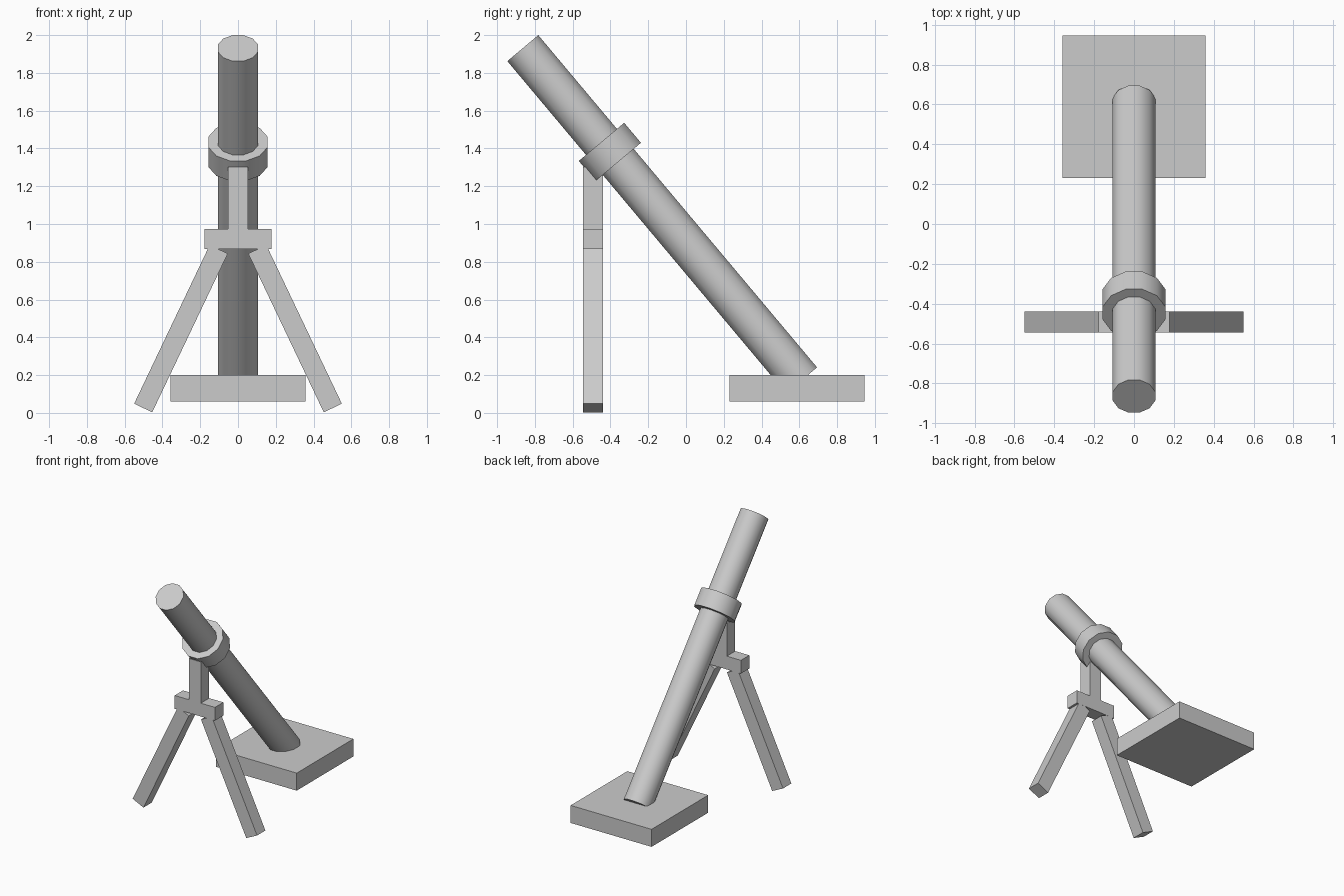
import bpy, math
from mathutils import Vector

if "Cube" in bpy.data.objects:
    bpy.data.objects.remove(bpy.data.objects["Cube"])

TILT = math.radians(40)
AXIS = Vector((0, -math.sin(TILT), math.cos(TILT)))
SUPPORT_Y = -0.492
BAR = 0.106  # thickness of all support bars


def box(name, centre, size, roll=0.0):
    bpy.ops.mesh.primitive_cube_add(size=1, location=centre)
    ob = bpy.context.object
    ob.name = name
    ob.scale = size
    ob.rotation_euler = (0, roll, 0)
    bpy.ops.object.transform_apply(location=False, rotation=False, scale=True)
    return ob


def tilted_cylinder(name, centre, apothem, length, sides=12):
    # flats face sideways, so the measured half width is the apothem
    bpy.ops.mesh.primitive_cylinder_add(
        vertices=sides, radius=apothem / math.cos(math.pi / sides), depth=length)
    ob = bpy.context.object
    ob.name = name
    ob.rotation_euler = (0, 0, math.pi / sides)
    bpy.ops.object.transform_apply(location=False, rotation=True, scale=False)
    ob.location = centre
    ob.rotation_euler = (TILT, 0, 0)
    bpy.ops.object.shade_smooth_by_angle(angle=math.radians(35))
    return ob


# tube and its collar
tube_top = Vector((0, -0.864, 1.931))
tube_len = 2.296
tilted_cylinder("tube", tube_top - AXIS * tube_len / 2, 0.107, tube_len)
tilted_cylinder("collar", tube_top - AXIS * 0.717, 0.157, 0.138)

# base plate
box("base_plate", (0, 0.588, 0.13), (0.715, 0.715, 0.14))

# support post and crossbar
box("support_post", (0, SUPPORT_Y, 1.12), (BAR, BAR, 0.365))
box("crossbar", (0, SUPPORT_Y, 0.92), (0.356, BAR, 0.106))

# splayed legs
foot_x, top_x, leg_top, leg_foot = 0.502, 0.102, 0.866, 0.026
splay = math.atan2(foot_x - top_x, leg_top - leg_foot)
leg_len = math.hypot(foot_x - top_x, leg_top - leg_foot)
for side, label in ((-1, "left"), (1, "right")):
    box("leg_" + label,
        (side * (foot_x + top_x) / 2, SUPPORT_Y, (leg_top + leg_foot) / 2),
        (BAR, BAR - 0.001, leg_len), -side * splay)
